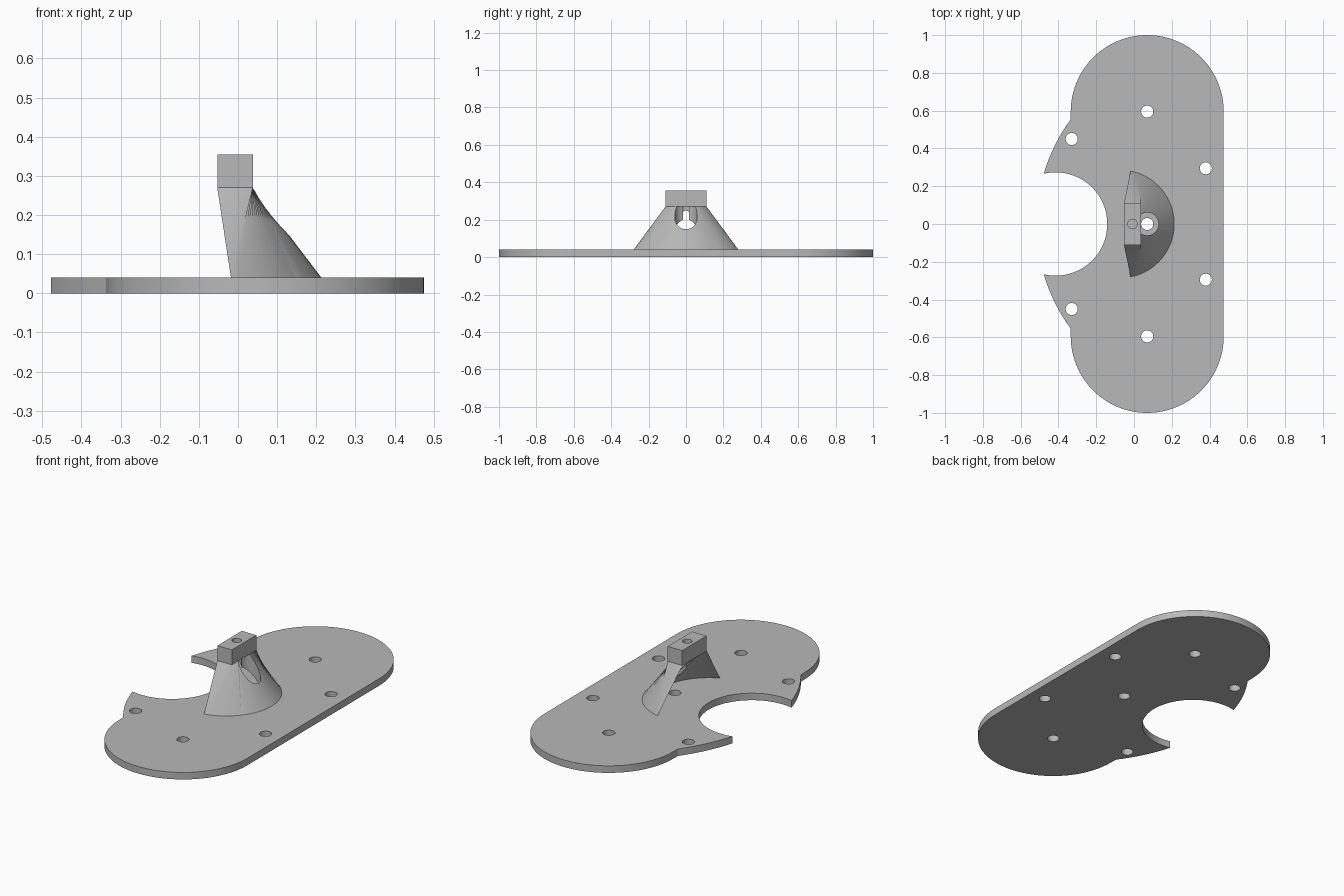
import bpy, bmesh
from math import cos, sin, atan2, pi, radians, hypot

if "Cube" in bpy.data.objects:
    bpy.data.objects.remove(bpy.data.objects["Cube"])

THICK, NECK, TOP = 0.04, 0.27, 0.355

grey = bpy.data.materials.new("plain_grey")
grey.use_nodes = True
grey.diffuse_color = (0.48, 0.48, 0.48, 1)
grey.node_tree.nodes["Principled BSDF"].inputs["Base Color"].default_value = (0.48, 0.48, 0.48, 1)


def arc(cx, cy, r, a0, a1, n):
    return [(cx + r * cos(a0 + (a1 - a0) * i / n), cy + r * sin(a0 + (a1 - a0) * i / n))
            for i in range(n + 1)]


def finish(name, bm):
    bmesh.ops.remove_doubles(bm, verts=bm.verts, dist=1e-5)
    bmesh.ops.recalc_face_normals(bm, faces=bm.faces)
    mesh = bpy.data.meshes.new(name)
    bm.to_mesh(mesh)
    bm.free()
    mesh.materials.append(grey)
    obj = bpy.data.objects.new(name, mesh)
    bpy.context.collection.objects.link(obj)
    return obj


def prism(name, outline, z0, z1):
    bm = bmesh.new()
    low = [bm.verts.new((x, y, z0)) for x, y in outline]
    high = [bm.verts.new((x, y, z1)) for x, y in outline]
    bm.faces.new(low)
    bm.faces.new(high)
    for i in range(len(low)):
        j = (i + 1) % len(low)
        bm.faces.new((low[i], low[j], high[j], high[i]))
    return finish(name, bm)


def drill(obj, x, y, r, z0, z1):
    cutter = prism("cutter", arc(x, y, r, 0, 2 * pi, 40)[:-1], z0, z1)
    cutter.hide_render = True
    mod = obj.modifiers.new("drill", "BOOLEAN")
    mod.operation, mod.solver, mod.object = "DIFFERENCE", "EXACT", cutter
    bpy.context.view_layer.objects.active = obj
    bpy.ops.object.modifier_apply(modifier=mod.name)
    bpy.data.objects.remove(cutter)


def smooth(obj):
    bpy.ops.object.select_all(action="DESELECT")
    obj.select_set(True)
    bpy.context.view_layer.objects.active = obj
    bpy.ops.object.shade_smooth_by_angle(angle=radians(25))


# Base plate: half outline with round end, flared horn and round notch, mirrored
tip = (-0.478, 0.266)
notch_x = -0.415
notch_r = hypot(tip[0] - notch_x, tip[1])
notch = arc(notch_x, 0, notch_r, 0, atan2(tip[1], tip[0] - notch_x), 32)
flare_x = 0.42
flare_r = hypot(tip[0] - flare_x, tip[1])
flare = arc(flare_x, 0, flare_r, atan2(tip[1], tip[0] - flare_x),
            atan2(0.55, -0.335 - flare_x), 12)
end = arc(0.07, 0.595, 0.405, pi, 0, 48)
half = notch + flare[1:] + end
mirrored = [(x, -y) for x, y in reversed(half[1:])]
plate = prism("base_plate", half + mirrored, 0, THICK)

# Screw holes
drill(plate, 0.07, 0, 0.032, -0.1, 0.1)
for hx, hy in ((0.07, 0.595), (0.38, 0.295), (-0.33, 0.45)):
    for side in (1, -1):
        drill(plate, hx, side * hy, 0.032, -0.1, 0.1)
smooth(plate)


# Support: crescent foot lofted to the rectangular block
def crescent(sagitta, n):
    r = (0.28 ** 2 + sagitta ** 2) / (2 * sagitta)
    cx = -0.018 + sagitta - r
    a = atan2(0.28, -0.018 - cx)
    return arc(cx, 0, r, -a, a, n)


N = 40
bm = bmesh.new()
rows = []
for sagitta, top_x in ((0.231, 0.038), (0.18, -0.053)):
    low = [bm.verts.new((x, y, THICK)) for x, y in crescent(sagitta, N)]
    high = [bm.verts.new((top_x, -0.11 + 0.22 * i / N, NECK)) for i in range(N + 1)]
    rows.append((low, high))
    for i in range(N):
        bm.faces.new((low[i], low[i + 1], high[i + 1], high[i]))
(out_low, out_high), (in_low, in_high) = rows
for i in range(N):
    bm.faces.new((out_high[i], out_high[i + 1], in_high[i + 1], in_high[i]))
    if 0 < i < N - 1:
        bm.faces.new((out_low[i], out_low[i + 1], in_low[i + 1], in_low[i]))
for i, j in ((0, 1), (N, N - 1)):
    bm.faces.new((out_low[i], out_low[j], in_low[j]))
    bm.faces.new((out_low[i], out_high[i], in_high[i]))
support = finish("curved_support", bm)
drill(support, 0.07, 0, 0.06, 0.0, 0.3)

# Mounting block on top
block = prism("mounting_block",
              [(-0.053, -0.11), (0.038, -0.11), (0.038, 0.11), (-0.053, 0.11)], NECK, TOP)
for part in (support, block):
    drill(part, -0.008, 0, 0.025, 0.1, 0.5)
    smooth(part)
